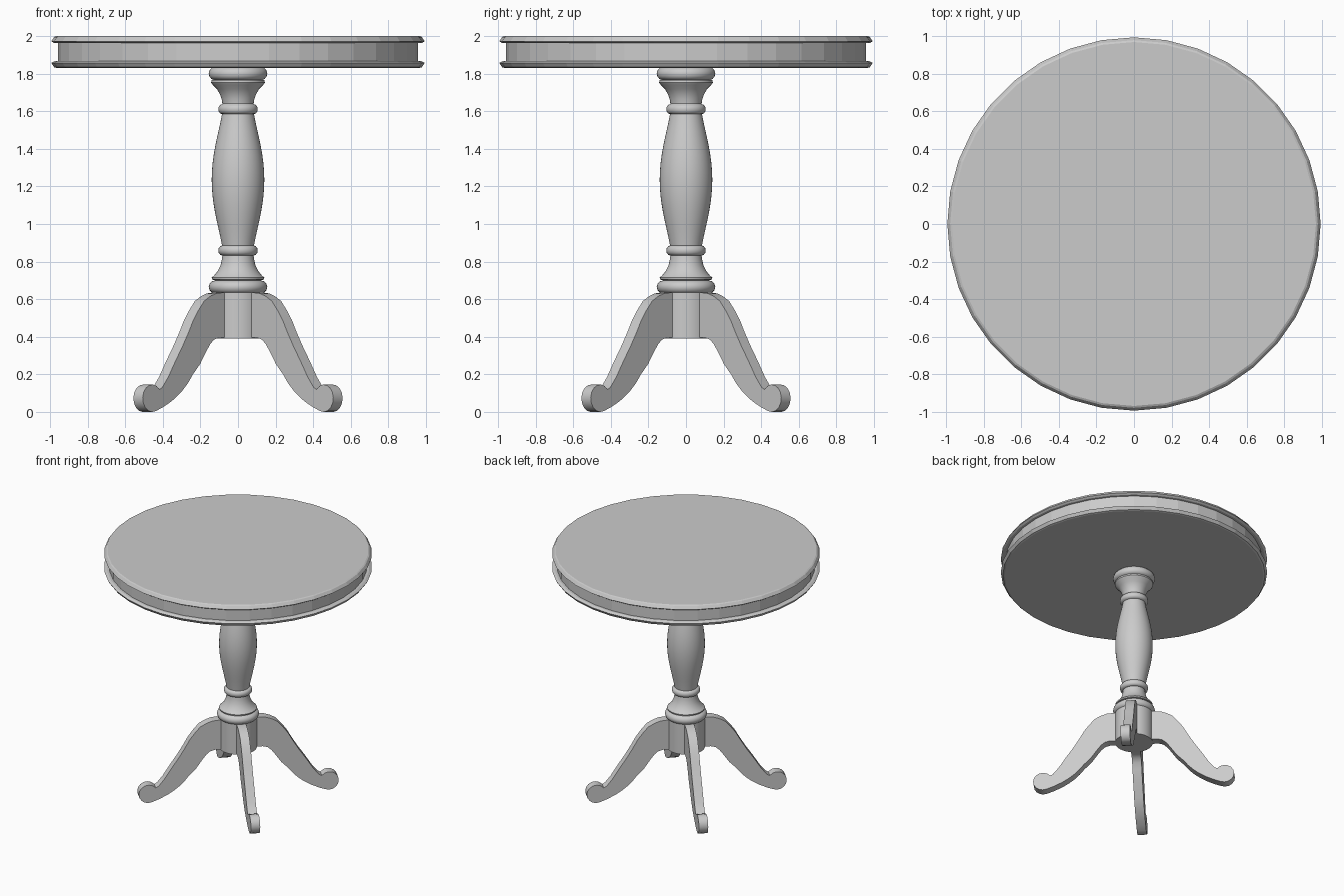
import bpy, bmesh, math
from math import sin, cos, pi, radians

if "Cube" in bpy.data.objects:
    bpy.data.objects.remove(bpy.data.objects["Cube"])


def finish(name, bm, smooth_angle=None):
    bmesh.ops.recalc_face_normals(bm, faces=bm.faces)
    mesh = bpy.data.meshes.new(name)
    bm.to_mesh(mesh)
    bm.free()
    obj = bpy.data.objects.new(name, mesh)
    bpy.context.collection.objects.link(obj)
    if smooth_angle:
        bpy.ops.object.select_all(action='DESELECT')
        obj.select_set(True)
        bpy.context.view_layer.objects.active = obj
        bpy.ops.object.shade_smooth_by_angle(angle=radians(smooth_angle))
    return obj


def lathe(name, profile, sides, smooth_angle=None):
    """Turn a (radius, z) profile around z and cap both ends."""
    bm = bmesh.new()
    rings = [[bm.verts.new((r * cos(2 * pi * i / sides), r * sin(2 * pi * i / sides), z))
              for i in range(sides)] for r, z in profile]
    for a, b in zip(rings, rings[1:]):
        for i in range(sides):
            j = (i + 1) % sides
            bm.faces.new((a[i], a[j], b[j], b[i]))
    bm.faces.new(rings[0][::-1])
    bm.faces.new(rings[-1])
    return finish(name, bm, smooth_angle)


def bead(radius, bulge, z, half, steps=6):
    """Rounded ring section, listed from bottom to top."""
    return [(radius + bulge * cos(a), z + half * sin(a))
            for a in (-pi / 2 + pi * k / steps for k in range(steps + 1))]


# Round top: two chamfered lips around a recessed apron band
lathe("table_top", [(0.965, 1.83), (0.978, 1.834), (0.993, 1.857), (0.975, 1.867), (0.957, 1.867),
                    (0.957, 1.962), (0.978, 1.962), (0.993, 1.972), (0.978, 1.995), (0.968, 2.0)], 36)

# Turned column: foot moulding, vase body and capital
vase = []
for k in range(17):
    t = k / 16
    vase.append((0.085 + 0.055 * sin(pi * t) ** 1.15, 0.885 + 0.70 * t))
column = (bead(0.12, 0.036, 0.665, 0.035)
          + [(0.138, 0.705), (0.14, 0.715), (0.128, 0.725), (0.108, 0.75), (0.093, 0.78), (0.086, 0.81), (0.083, 0.833)]
          + bead(0.085, 0.02, 0.859, 0.026)
          + vase
          + bead(0.085, 0.02, 1.611, 0.026)
          + [(0.083, 1.64), (0.087, 1.665), (0.096, 1.69), (0.112, 1.718), (0.134, 1.74), (0.143, 1.752), (0.141, 1.765)]
          + bead(0.125, 0.031, 1.80, 0.034))
lathe("column", column, 40, 35)

# Plain hub the legs are fixed to
lathe("leg_hub", [(0.14, 0.39), (0.14, 0.64)], 40, 35)

# Four curved legs with scroll feet on the diagonals
under = [(0.08, 0.40), (0.13, 0.395), (0.18, 0.395), (0.216, 0.385), (0.245, 0.36), (0.275, 0.32), (0.32, 0.255),
         (0.374, 0.20), (0.41, 0.155), (0.449, 0.117), (0.49, 0.085), (0.538, 0.055), (0.60, 0.025), (0.65, 0.006)]
scroll = [(0.68 + 0.072 * cos(radians(a)), 0.073 + 0.073 * sin(radians(a))) for a in range(-90, 141, 23)]
upper = [(0.605, 0.13), (0.56, 0.185), (0.506, 0.27), (0.455, 0.345), (0.409, 0.42), (0.37, 0.49), (0.333, 0.54),
         (0.29, 0.59), (0.243, 0.616), (0.20, 0.631), (0.15, 0.635), (0.08, 0.635)]
leg_profile = under + scroll + upper
half_width = 0.035

for n, name in enumerate(("back_right_leg", "back_left_leg", "front_left_leg", "front_right_leg")):
    bm = bmesh.new()
    face = bm.faces.new([bm.verts.new((s, -half_width, z)) for s, z in leg_profile])
    new = bmesh.ops.extrude_face_region(bm, geom=[face])["geom"]
    bmesh.ops.translate(bm, vec=(0, 2 * half_width, 0),
                        verts=[v for v in new if isinstance(v, bmesh.types.BMVert)])
    leg = finish(name, bm, 30)
    leg.rotation_euler.z = radians(45 + 90 * n)
